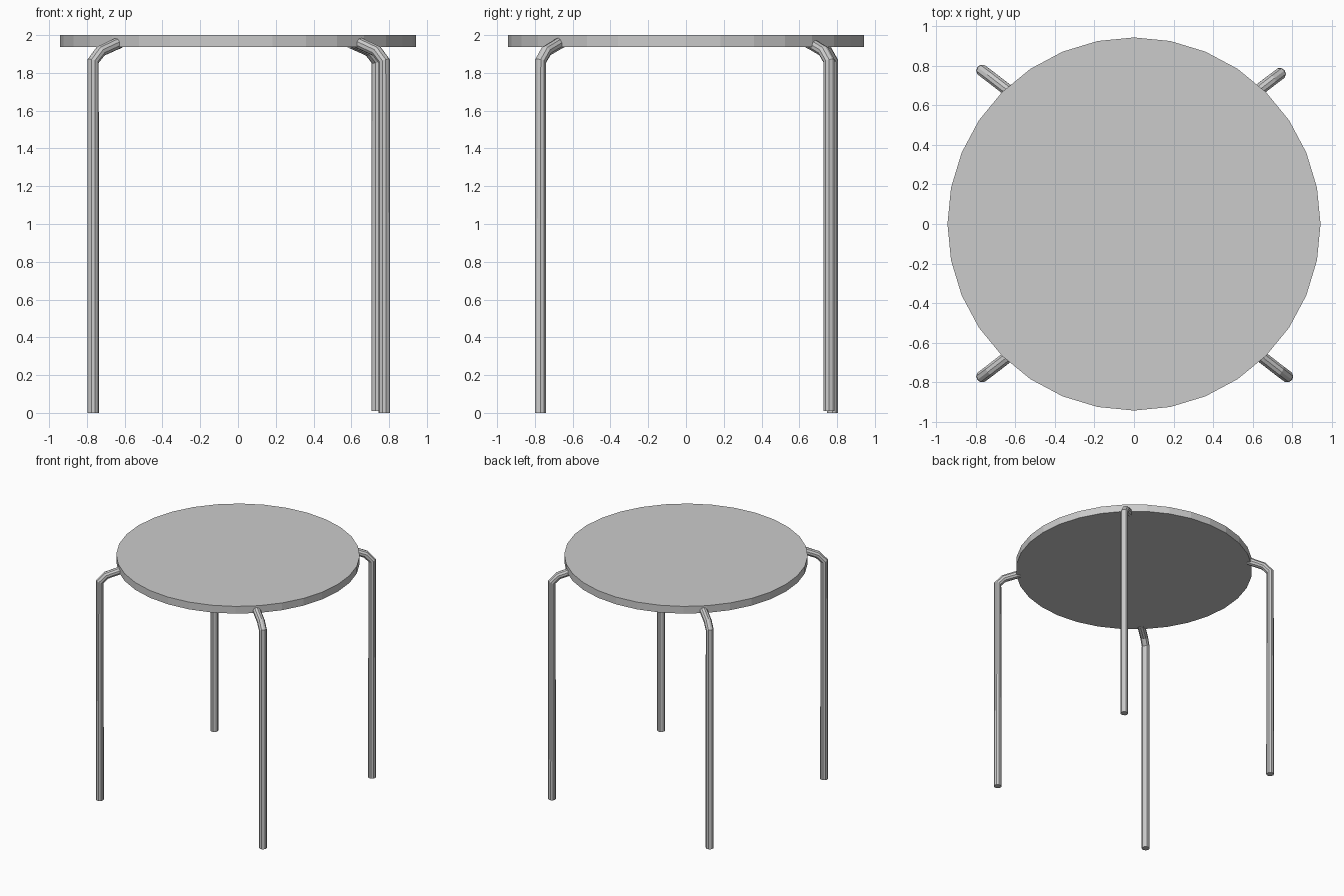
import bpy

if "Cube" in bpy.data.objects:
    bpy.data.objects.remove(bpy.data.objects["Cube"])

# Seat: thin 32-sided disc
bpy.ops.mesh.primitive_cylinder_add(vertices=32, radius=0.943, depth=0.062,
                                    location=(0, 0, 1.969))
bpy.context.object.name = "seat"


# Leg: bent tube running up and in to the seat rim
def leg(name, x, y, bottom=0.0):
    sx, sy = (1 if x > 0 else -1), (1 if y > 0 else -1)
    path = [(x, y, bottom),
            (x, y, 1.862),
            (x - 0.040 * sx, y - 0.030 * sy, 1.915),
            (x - 0.120 * sx, y - 0.092 * sy, 1.952),
            (x - 0.140 * sx, y - 0.108 * sy, 1.960)]
    curve = bpy.data.curves.new(name, 'CURVE')
    curve.dimensions = '3D'
    curve.bevel_depth = 0.031
    curve.bevel_resolution = 3
    curve.use_fill_caps = True
    spline = curve.splines.new('POLY')
    spline.points.add(len(path) - 1)
    for point, co in zip(spline.points, path):
        point.co = (*co, 1)
    obj = bpy.data.objects.new(name, curve)
    bpy.context.collection.objects.link(obj)
    # Turn the tube into a mesh with softly shaded sides
    bpy.ops.object.select_all(action='DESELECT')
    bpy.context.view_layer.objects.active = obj
    obj.select_set(True)
    bpy.ops.object.convert(target='MESH')
    bpy.context.object.name = name
    bpy.ops.object.shade_flat()


leg("front_left_leg", -0.767, -0.770)
leg("front_right_leg", 0.774, -0.770)
leg("back_left_leg", -0.767, 0.775)
leg("back_right_leg", 0.737, 0.758, 0.01)
